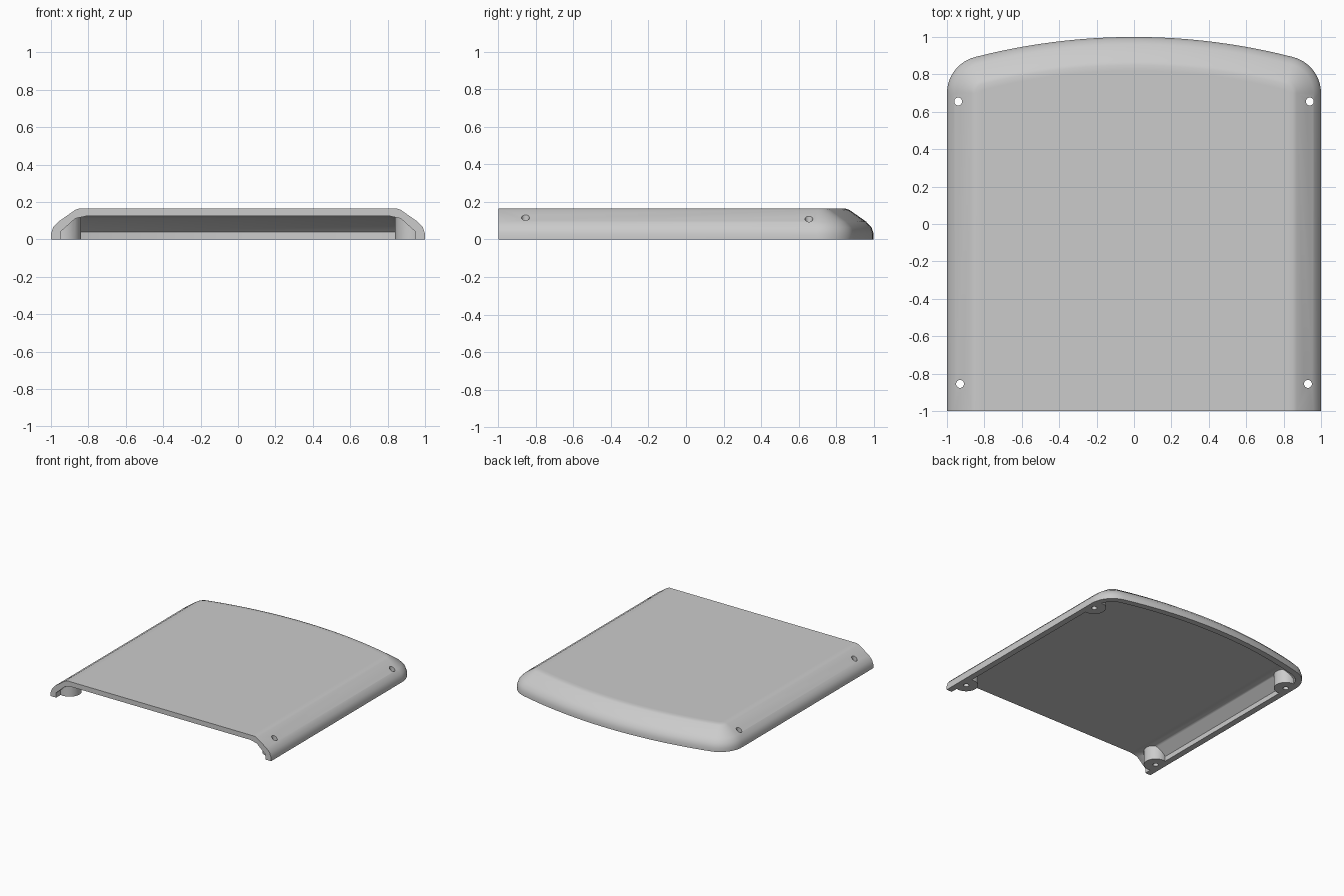
import bpy, bmesh
from math import sin, cos, asin, sqrt, radians
from mathutils import Vector

if "Cube" in bpy.data.objects:
    bpy.data.objects.remove(bpy.data.objects["Cube"])

grey = bpy.data.materials.new("light grey plastic")
grey.use_nodes = True
COLOUR = (0.6, 0.6, 0.6, 1)
grey.diffuse_color = COLOUR
grey.node_tree.nodes["Principled BSDF"].inputs["Base Color"].default_value = COLOUR

CORNER, BOW = 0.2, 3.42      # corner radius and radius of the bowed back edge
TILT = asin((1 - CORNER) / (BOW - CORNER))
CORNER_Y = 1 - BOW + (BOW - CORNER) * cos(TILT)


def outline(front):
    """Plan outline as (point, outward normal) pairs, from +x round the back to -x."""
    half = [(Vector((1, front)), Vector((1, 0)))]
    for i in range(13):                     # rounded back corner
        a = radians(90) + (TILT - radians(90)) * i / 12
        n = Vector((sin(a), cos(a)))
        half.append((Vector((1 - CORNER, CORNER_Y)) + n * CORNER, n))
    for i in range(1, 13):                  # bowed back edge to the middle
        a = TILT * (1 - i / 12)
        n = Vector((sin(a), cos(a)))
        half.append((Vector((0, 1 - BOW)) + n * BOW, n))
    flip = Vector((-1, 1))
    return half + [(p * flip, n * flip) for p, n in reversed(half[:-1])]


def finish(name, bm):
    bmesh.ops.recalc_face_normals(bm, faces=bm.faces)
    mesh = bpy.data.meshes.new(name)
    bm.to_mesh(mesh)
    bm.free()
    mesh.materials.append(grey)
    obj = bpy.data.objects.new(name, mesh)
    bpy.context.collection.objects.link(obj)
    return obj


def loft(name, levels, front):
    """Solid stacked from inset copies of the outline, levels are (inset, z)."""
    bm = bmesh.new()
    rings = [[bm.verts.new((*(p - n * inset), z)) for p, n in outline(front)]
             for inset, z in levels]
    count = len(rings[0])
    for low, high in zip(rings, rings[1:]):
        for i in range(count):
            j = (i + 1) % count
            bm.faces.new((low[i], low[j], high[j], high[i]))
    bm.faces.new(rings[0])
    bm.faces.new(rings[-1])
    return finish(name, bm)


def posts(name, radius, bottom, top):
    """Four upright cylinders at the screw positions."""
    bm = bmesh.new()
    for side in (-1, 1):
        for x, y in ((0.93, -0.855), (0.94, 0.655)):
            made = bmesh.ops.create_cone(bm, cap_ends=True, segments=32, radius1=radius,
                                         radius2=radius, depth=top - bottom)
            bmesh.ops.translate(bm, verts=made["verts"],
                                vec=(side * x, y, (top + bottom) / 2))
    return finish(name, bm)


def cut(target, cutter):
    mod = target.modifiers.new("cut", "BOOLEAN")
    mod.operation, mod.solver, mod.object = "DIFFERENCE", "EXACT", cutter
    bpy.context.view_layer.objects.active = target
    bpy.ops.object.modifier_apply(modifier=mod.name)
    bpy.data.objects.remove(cutter)


# Outer body, with bevelled sides and back
cover = loft("cover_shell", [(0, 0), (0, 0.03), (0.012, 0.065), (0.04, 0.095),
                             (0.13, 0.158), (0.15, 0.165), (0.18, 0.165)], -1)

# Hollow inside, open at the front and bottom, leaving the screw bosses standing
cavity = loft("cavity_cutter", [(0.05, -0.1), (0.05, 0.04), (0.13, 0.112),
                                (0.19, 0.125), (0.198, 0.125)], -1.1)
cut(cavity, posts("boss_cutter", 0.09, -0.2, 0.3))
cut(cover, cavity)

# Screw holes through the bosses
cut(cover, posts("hole_cutter", 0.021, -0.2, 0.3))

bpy.ops.object.select_all(action="DESELECT")
cover.select_set(True)
bpy.context.view_layer.objects.active = cover
bpy.ops.object.shade_smooth_by_angle(angle=radians(40))
